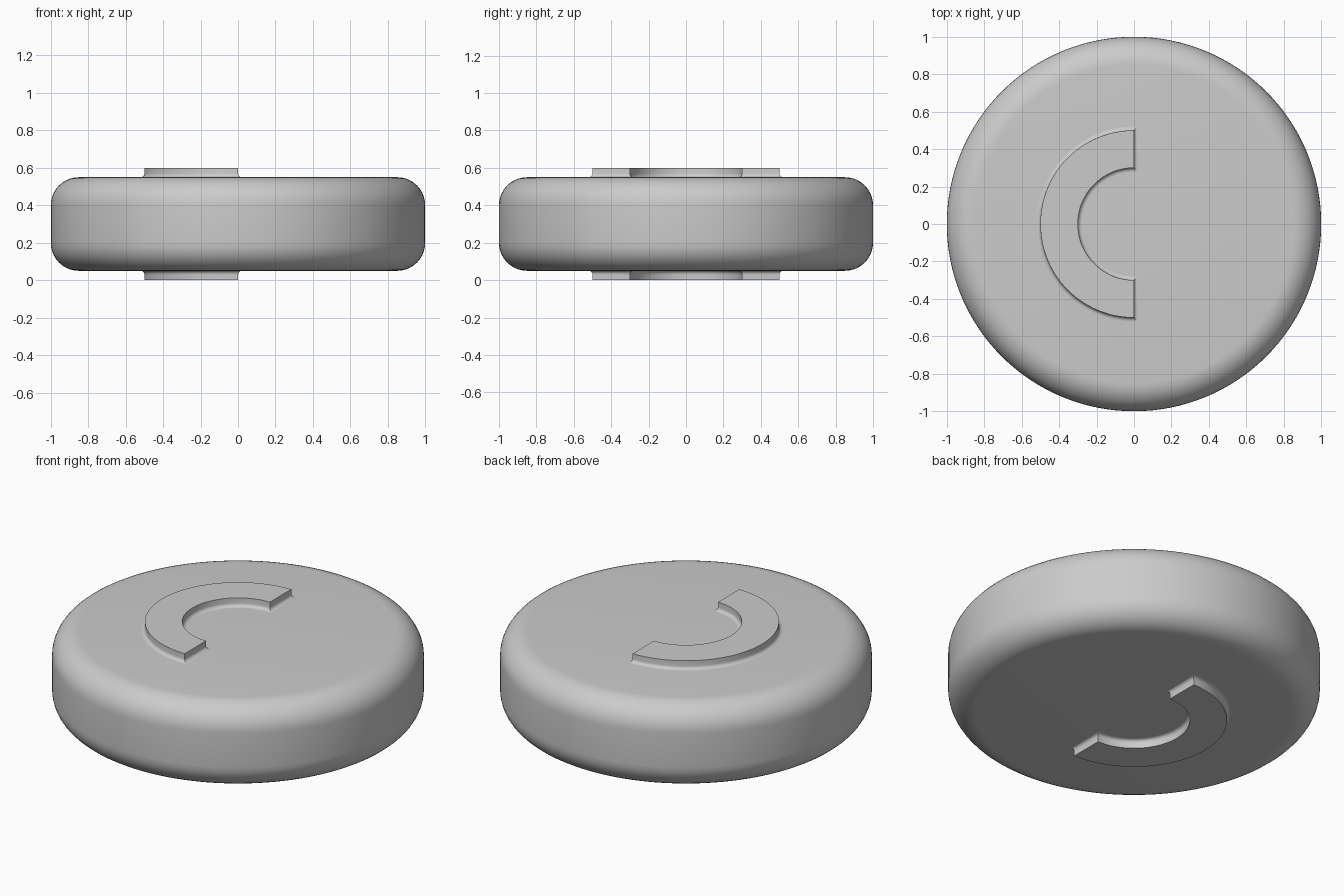
import bpy, bmesh
from math import sin, cos, pi, acos

if "Cube" in bpy.data.objects:
    bpy.data.objects.remove(bpy.data.objects["Cube"])

MID = 0.3  # mirror height


def finish(bm, name, angle):
    bmesh.ops.recalc_face_normals(bm, faces=bm.faces)
    me = bpy.data.meshes.new(name)
    bm.to_mesh(me)
    bm.free()
    ob = bpy.data.objects.new(name, me)
    bpy.context.collection.objects.link(ob)
    bpy.ops.object.select_all(action='DESELECT')
    ob.select_set(True)
    bpy.context.view_layer.objects.active = ob
    bpy.ops.object.shade_smooth_by_angle(angle=angle)
    return ob


def skin(bm, layers):
    """Join closed point loops into a capped solid."""
    loops = [[bm.verts.new(p) for p in layer] for layer in layers]
    n = len(loops[0])
    for a, b in zip(loops, loops[1:]):
        for i in range(n):
            j = (i + 1) % n
            bm.faces.new((a[i], a[j], b[j], b[i]))
    bm.faces.new(loops[0])
    bm.faces.new(loops[-1])


# Disc body with rounded rims
R, FIL, SEG, ARC = 1.0, 0.15, 128, 10
profile = []
for start, zc in ((-pi / 2, 0.05 + FIL), (0, 0.55 - FIL)):
    for k in range(ARC + 1):
        a = start + pi / 2 * k / ARC
        profile.append((R - FIL + FIL * cos(a), zc + FIL * sin(a)))
bm = bmesh.new()
skin(bm, [[(r * cos(2 * pi * i / SEG), r * sin(2 * pi * i / SEG), z)
           for i in range(SEG)] for r, z in profile])
finish(bm, "disc_body", 0.6)


# Half-ring ridge with a concave fillet at its foot
def half_ring(d, z, n=64):
    """Half-ring outline grown outward by d."""
    pts = []
    for r, flip in ((0.5 + d, False), (0.3 - d, True)):
        a0 = acos(d / r)
        arc = [a0 + (2 * pi - 2 * a0) * i / n for i in range(n + 1)]
        if flip:
            arc.reverse()
        pts += [(r * cos(a), r * sin(a), z) for a in arc]
    return pts


F = 0.02
steps = [(F, 0.54)]
for k in range(6):
    a = pi / 2 * k / 5
    steps.append((F - F * sin(a), 0.55 + F - F * cos(a)))
steps.append((0, 0.6))

for name, sign in (("top_ridge", 1), ("bottom_ridge", -1)):
    bm = bmesh.new()
    skin(bm, [half_ring(d, MID + sign * (z - MID)) for d, z in steps])
    finish(bm, name, 0.6)
